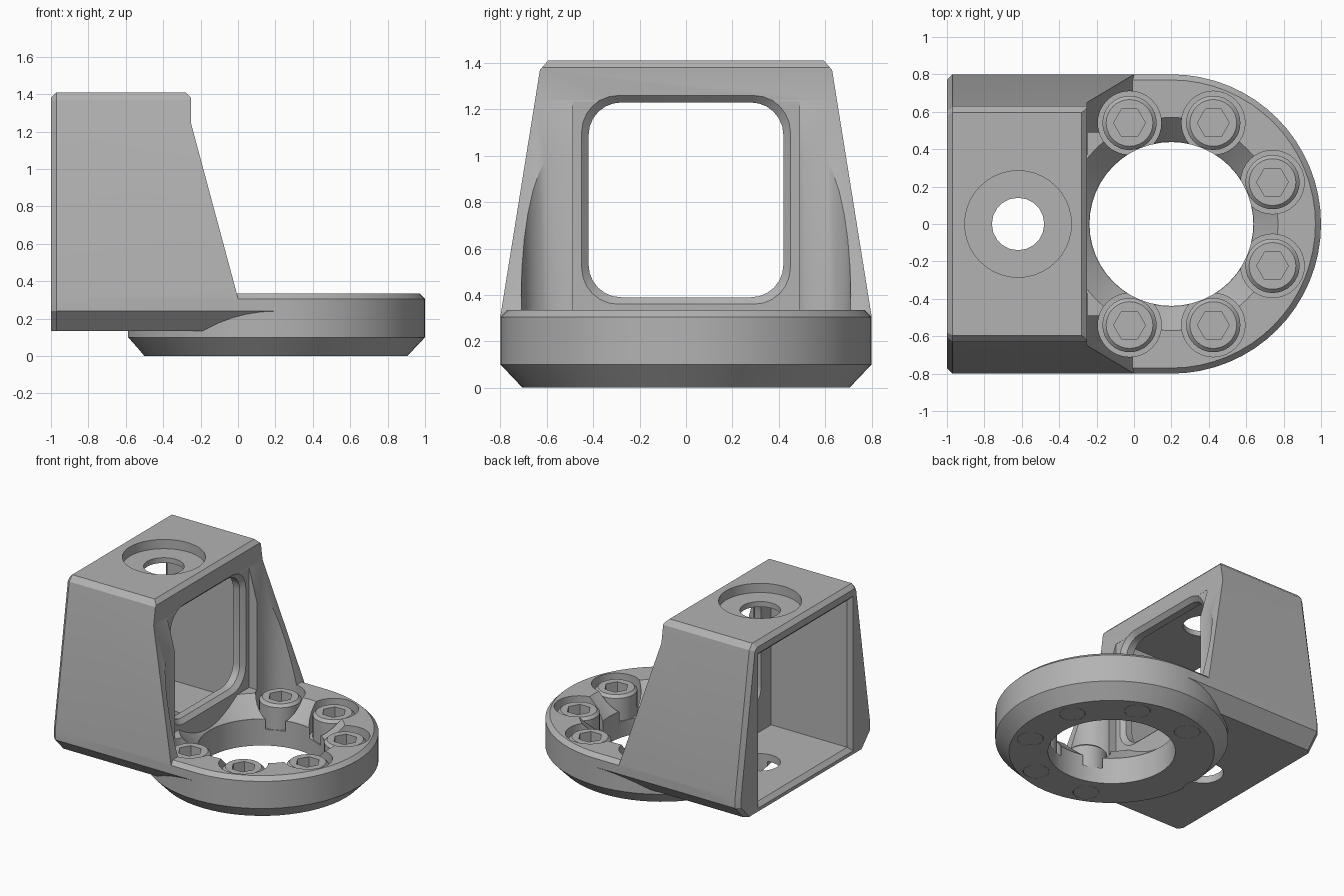
import bpy, bmesh
from math import sin, cos, pi, radians

cube = bpy.data.objects.get("Cube")
if cube:
    bpy.data.objects.remove(cube, do_unlink=True)

grey = bpy.data.materials.new("machined_grey")
grey.use_nodes = True
GREY = (0.45, 0.45, 0.45, 1)
grey.diffuse_color = GREY
for node in grey.node_tree.nodes:
    if node.type == "BSDF_PRINCIPLED":
        node.inputs["Base Color"].default_value = GREY


def loft(name, rings):
    """Solid through rings of equal point count, capped at both ends."""
    bm = bmesh.new()
    loops = [[bm.verts.new(p) for p in ring] for ring in rings]
    n = len(loops[0])
    for a, b in zip(loops, loops[1:]):
        for i in range(n):
            j = (i + 1) % n
            bm.faces.new((a[i], a[j], b[j], b[i]))
    bm.faces.new(loops[0])
    bm.faces.new(loops[-1])
    bmesh.ops.recalc_face_normals(bm, faces=bm.faces)
    mesh = bpy.data.meshes.new(name)
    bm.to_mesh(mesh)
    bm.free()
    mesh.materials.append(grey)
    obj = bpy.data.objects.new(name, mesh)
    bpy.context.collection.objects.link(obj)
    return obj


def lathe(name, x, y, profile, sides):
    """Turned solid around a vertical axis from (radius, height) pairs."""
    turn = [2 * pi * i / sides for i in range(sides)]
    return loft(name, [[(x + r * cos(a), y + r * sin(a), z) for a in turn]
                       for r, z in profile])


def box(name, x0, x1, y, z0, z1):
    return loft(name, [[(x, -y, z0), (x, y, z0), (x, y, z1), (x, -y, z1)]
                       for x in (x0, x1)])


def mirrored(x, half):
    """Section across y from its right half."""
    return [(x, y, z) for y, z in half] + [(x, -y, z) for y, z in reversed(half)]


def rounded(x, y, z0, z1, r):
    """Rounded rectangle in the y-z plane."""
    ring = []
    corners = ((y - r, z1 - r), (r - y, z1 - r), (r - y, z0 + r), (y - r, z0 + r))
    for k, (cy, cz) in enumerate(corners):
        for s in range(7):
            a = pi / 2 * (k + s / 6)
            ring.append((x, cy + r * cos(a), cz + r * sin(a)))
    return ring


def combine(target, other, operation="DIFFERENCE"):
    mod = target.modifiers.new("combine", "BOOLEAN")
    mod.operation = operation
    mod.solver = "EXACT"
    mod.object = other
    bpy.context.view_layer.objects.active = target
    bpy.ops.object.modifier_apply(modifier=mod.name)
    bpy.data.objects.remove(other, do_unlink=True)


def smooth(obj):
    bpy.ops.object.select_all(action="DESELECT")
    obj.select_set(True)
    bpy.context.view_layer.objects.active = obj
    bpy.ops.object.shade_smooth_by_angle(angle=radians(25))


CX = 0.2          # axis of the round flange
BOLT_R = 0.585

# Round flange with its straight-sided shoulder
bracket = lathe("bracket", CX, 0,
                [(0.705, 0), (0.8, 0.1), (0.8, 0.305), (0.77, 0.335)], 64)
shoulder = [(0.7, 0.135), (0.8, 0.24), (0.8, 0.305), (0.77, 0.335)]
combine(bracket, loft("shoulder", [mirrored(x, shoulder) for x in (-0.5, CX)]), "UNION")
combine(bracket, lathe("bore_chamfer", CX, 0,
                       [(0.44, 0.2), (0.57, 0.335), (0.59, 0.36)], 64))

# Tapered housing, trimmed to its sloping side outline
back = [(0.67, 0.135), (0.77, 0.24), (0.77, 0.31), (0.605, 1.36), (0.58, 1.38)]
full = [(0.7, 0.135), (0.8, 0.24), (0.8, 0.31), (0.63, 1.37), (0.595, 1.41)]
housing = loft("housing", [mirrored(-1, back), mirrored(-0.97, full), mirrored(0.1, full)])
outline = [(-1.1, 0), (0, 0), (0, 0.31), (-0.25, 1.24), (-0.25, 1.38),
           (-0.28, 1.41), (-0.28, 1.5), (-1.1, 1.5)]
combine(housing, loft("side_outline", [[(x, y, z) for x, z in outline] for y in (-1, 1)]),
        "INTERSECT")
combine(housing, box("space_between_ribs", -0.25, 0.3, 0.49, 0, 1.235))
combine(bracket, housing, "UNION")

# Hollow interior, open at the rear with a chamfered mouth
combine(bracket, box("cavity", -1.1, -0.335, 0.54, 0.19, 1.3))
mouth = [[(x, -y, z0), (x, y, z0), (x, y, z1), (x, -y, z1)]
         for x, y, z0, z1 in ((-1.01, 0.58, 0.15, 1.34), (-0.96, 0.53, 0.2, 1.29))]
combine(bracket, loft("mouth_chamfer", mouth))

# Window in the inner wall
combine(bracket, loft("window", [rounded(-0.4, 0.42, 0.39, 1.23, 0.14),
                                 rounded(-0.28, 0.42, 0.39, 1.23, 0.14),
                                 rounded(-0.245, 0.455, 0.355, 1.265, 0.16)]))

# Main bore, top mounting hole and its recess
combine(bracket, lathe("bore", CX, 0, [(0.438, -0.1), (0.438, 0.5)], 48))
combine(bracket, lathe("mount_hole", -0.62, 0, [(0.14, -0.1), (0.14, 1.6)], 20))
combine(bracket, lathe("mount_recess", -0.62, 0, [(0.285, 1.34), (0.285, 1.6)], 40))

# Counterbored seats and socket screws
for i, degrees in enumerate((-112.5, -67.5, -22.5, 22.5, 67.5, 112.5)):
    x = CX + BOLT_R * cos(radians(degrees))
    y = BOLT_R * sin(radians(degrees))
    combine(bracket, lathe("seat", x, y, [(0.09, -0.1), (0.09, 0.12),
                                          (0.17, 0.12), (0.17, 1.235)], 32))
    screw = lathe(f"socket_screw_{i + 1}", x, y,
                  [(0.088, 0), (0.088, 0.12), (0.145, 0.12),
                   (0.145, 0.29), (0.125, 0.31)], 32)
    combine(screw, lathe("hex_socket", x, y, [(0.085, 0.21), (0.085, 0.4)], 6))
    smooth(screw)

smooth(bracket)
